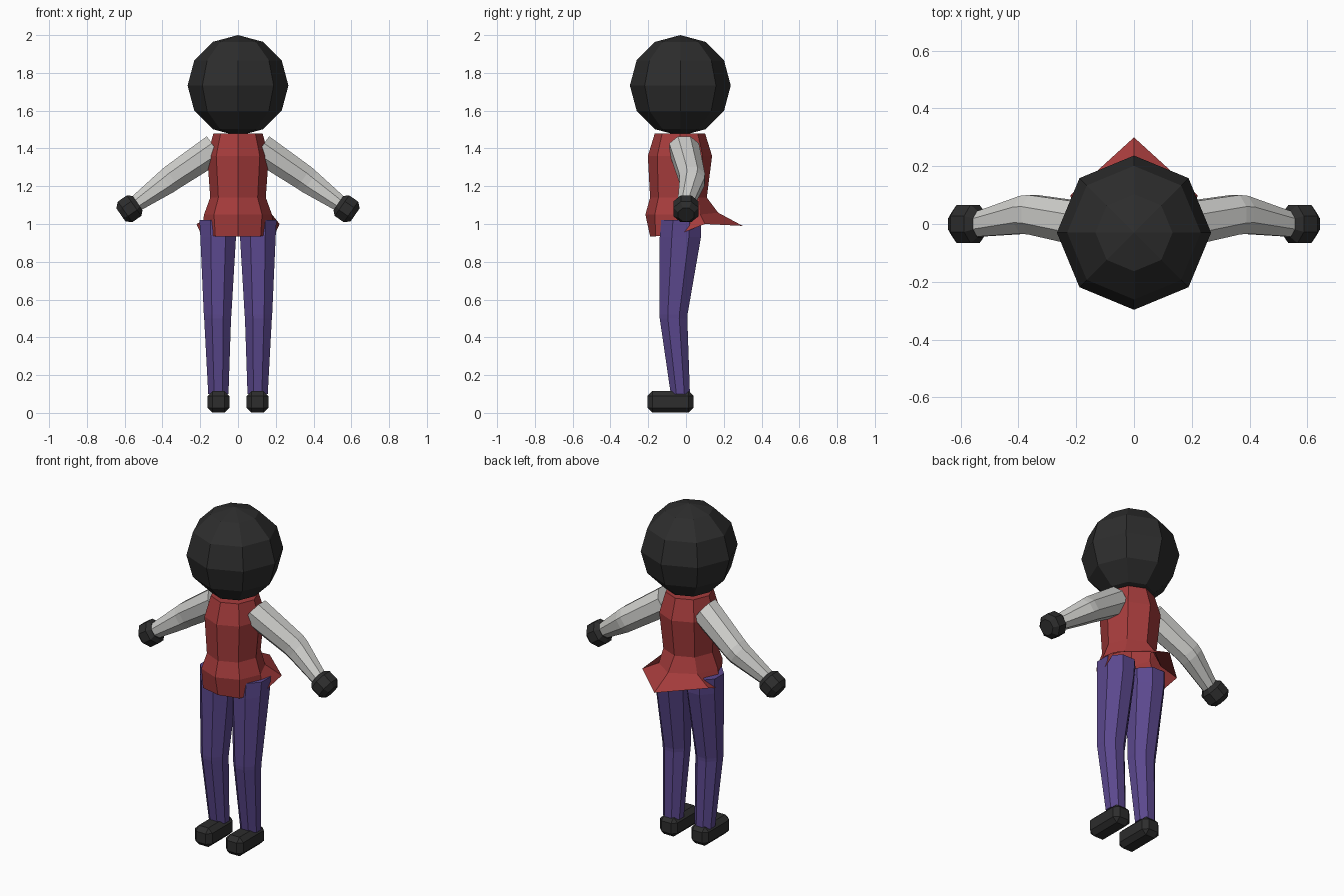
import bpy, bmesh, math
from mathutils import Vector

if "Cube" in bpy.data.objects:
    bpy.data.objects.remove(bpy.data.objects["Cube"])


def material(name, rgb):
    m = bpy.data.materials.new(name)
    m.diffuse_color = (*rgb, 1)
    m.use_nodes = True
    m.node_tree.nodes["Principled BSDF"].inputs["Base Color"].default_value = m.diffuse_color
    return m


DARK = material("charcoal", (0.026, 0.026, 0.026))
RED = material("red cloth", (0.38, 0.045, 0.045))
PURPLE = material("purple cloth", (0.105, 0.065, 0.27))
WHITE = material("white cloth", (0.62, 0.62, 0.60))


def finish(name, bm, mat):
    bmesh.ops.recalc_face_normals(bm, faces=bm.faces)
    me = bpy.data.meshes.new(name)
    bm.to_mesh(me)
    bm.free()
    me.materials.append(mat)
    ob = bpy.data.objects.new(name, me)
    bpy.context.collection.objects.link(ob)
    return ob


def loft(name, rings, mat, cap_start=True, cap_end=True):
    """Skin a list of point rings with quads."""
    bm = bmesh.new()
    vs = [[bm.verts.new(p) for p in r] for r in rings]
    n = len(vs[0])
    for a, b in zip(vs, vs[1:]):
        for i in range(n):
            j = (i + 1) % n
            bm.faces.new((a[i], a[j], b[j], b[i]))
    if cap_start:
        bm.faces.new(vs[0])
    if cap_end:
        bm.faces.new(vs[-1])
    return finish(name, bm, mat)


def ring(c, ru, rv, u=(1, 0, 0), v=(0, 1, 0), turn=0.0, n=8):
    c, u, v = Vector(c), Vector(u), Vector(v)
    angles = [2 * math.pi * i / n + turn for i in range(n)]
    return [c + u * ru * math.cos(a) + v * rv * math.sin(a) for a in angles]


HALF = math.pi / 8

# Head: coarse faceted ball
bm = bmesh.new()
bmesh.ops.create_uvsphere(bm, u_segments=8, v_segments=6, radius=0.267)
bmesh.ops.translate(bm, verts=bm.verts, vec=(0, -0.03, 1.733))
finish("head", bm, DARK)

# Vest: rings from the neck down, flaring to a pointed tail at the back
vest = [ring((0, y, z), rx, ry) for z, y, rx, ry in (
    (1.48, -0.032, 0.13, 0.133), (1.36, -0.032, 0.163, 0.17),
    (1.14, -0.04, 0.147, 0.15), (1.05, -0.045, 0.18, 0.17))]
vest[3][2] = Vector((0, 0.17, 1.06))
hem_half = [(0, -0.19, 0.935), (0.12, -0.16, 0.935),
            (0.195, -0.04, 0.945), (0.22, 0.10, 1.0)]
front, fr, side, br = hem_half
mirror = lambda p: (-p[0], p[1], p[2])
vest.append([side, br, (0, 0.30, 0.99), mirror(br), mirror(side), mirror(fr), front, fr])
loft("vest", vest, RED, cap_end=False)

for s, label in ((1, "right"), (-1, "left")):
    # Trouser leg with a knee band
    leg = [ring((s * x, y, z), rx, ry, turn=HALF) for z, x, y, rx, ry in (
        (1.02, 0.105, -0.025, 0.107, 0.115), (0.93, 0.105, -0.03, 0.102, 0.118),
        (0.52, 0.108, -0.066, 0.079, 0.08), (0.50, 0.108, -0.066, 0.077, 0.079),
        (0.10, 0.104, -0.03, 0.058, 0.055))]
    loft(label + "_trouser_leg", leg, PURPLE)

    # Shoe: bevelled block
    bm = bmesh.new()
    bmesh.ops.create_cube(bm, size=1)
    for v in bm.verts:
        v.co = (s * 0.103 + v.co.x * 0.115, -0.082 + v.co.y * 0.245, 0.058 + v.co.z * 0.114)
    bmesh.ops.bevel(bm, geom=bm.edges[:], offset=0.026, segments=1, affect='EDGES')
    finish(label + "_shoe", bm, DARK)

    # Sleeve: bent tube from shoulder to wrist
    axis = Vector((s * 0.82, 0, -0.57)).normalized()
    up = Vector((s * 0.57, 0, 0.82)).normalized()
    sleeve = [ring((s * x, y, z), r, r, up, (0, 1, 0), HALF) for x, y, z, r in (
        (0.12, -0.01, 1.40, 0.085), (0.35, 0.032, 1.245, 0.074),
        (0.38, 0.032, 1.222, 0.071), (0.55, -0.003, 1.10, 0.045))]
    loft(label + "_sleeve", sleeve, WHITE)

    # Hand: chunky faceted fist on the same axis
    centre = Vector((s * 0.575, 0, 1.08))
    hand = [ring(centre + axis * d, r, r, up, (0, 1, 0), HALF) for d, r in (
        (-0.053, 0.05), (-0.03, 0.072), (0.028, 0.072), (0.055, 0.046))]
    loft(label + "_hand", hand, DARK)
